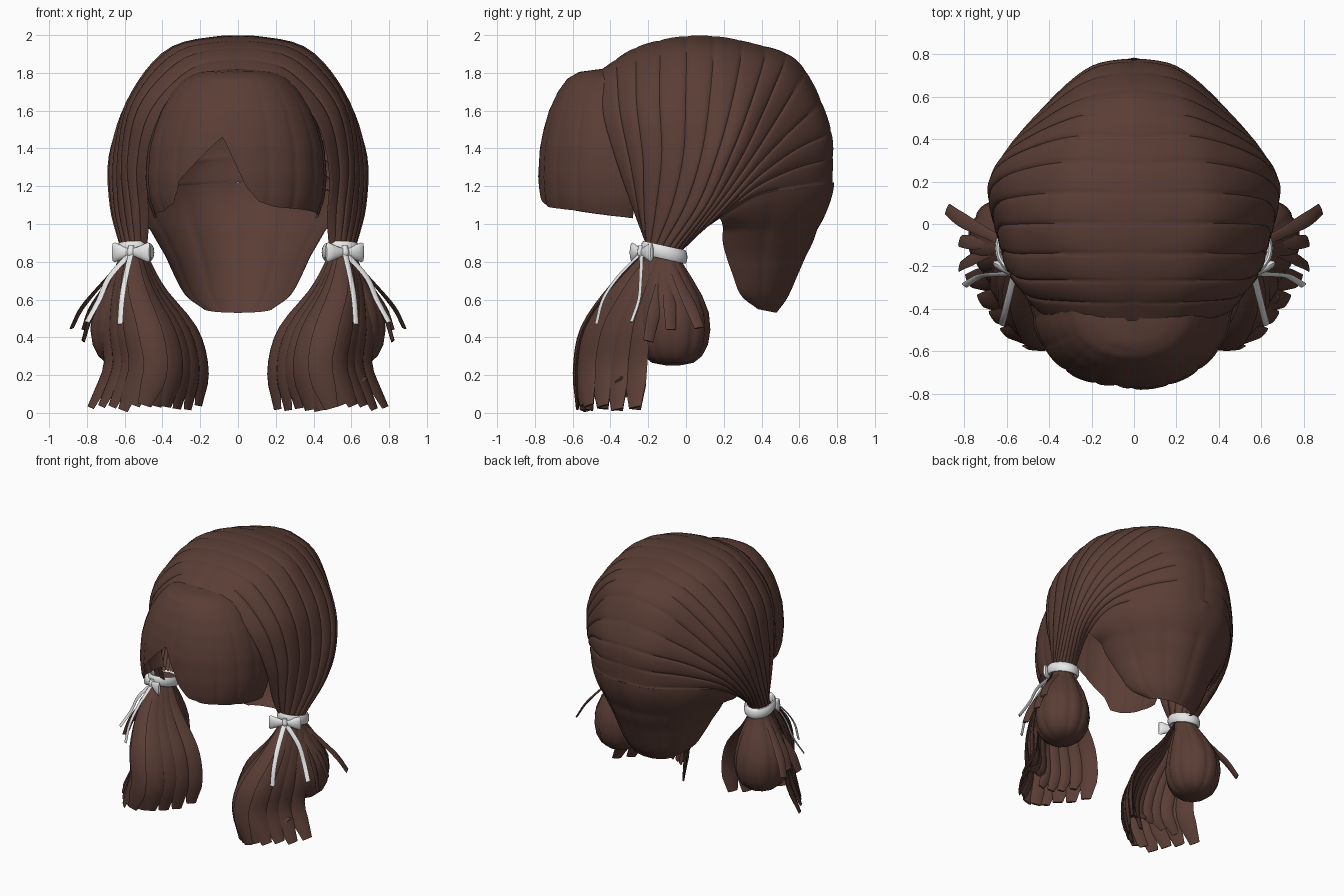
import bpy, bmesh, math, random
from mathutils import Vector as V

if "Cube" in bpy.data.objects:
    bpy.data.objects.remove(bpy.data.objects["Cube"])

random.seed(4)


def material(name, rgb):
    m = bpy.data.materials.new(name)
    m.diffuse_color = (*rgb, 1)
    m.use_nodes = True
    m.node_tree.nodes["Principled BSDF"].inputs["Base Color"].default_value = m.diffuse_color
    return m


BROWN = material("brown_hair", (0.102, 0.047, 0.036))
WHITE = material("white_ribbon", (0.8, 0.8, 0.8))


def spline(pts, t):
    """Catmull-Rom point at t in 0..1"""
    n = len(pts) - 1
    i = min(int(t * n), n - 1)
    f = t * n - i
    b, c = pts[i], pts[i + 1]
    a = pts[i - 1] if i else b * 2 - c
    d = pts[i + 2] if i + 2 <= n else c * 2 - b
    return 0.5 * (2 * b + (c - a) * f + (2 * a - 5 * b + 4 * c - d) * f * f
                  + (3 * b - a - 3 * c + d) * f ** 3)


def table(keys, x):
    """Linear interpolation in (x, value) pairs"""
    for (x0, y0), (x1, y1) in zip(keys, keys[1:]):
        if x <= x1:
            return y0 + (y1 - y0) * max(0, (x - x0) / (x1 - x0))
    return keys[-1][1]


def add_grid(bm, rows, wrap=False, cap=False):
    vs = [[bm.verts.new(p) for p in r] for r in rows]
    n = len(rows[0])
    for r0, r1 in zip(vs, vs[1:]):
        for j in range(n if wrap else n - 1):
            k = (j + 1) % n
            bm.faces.new((r0[j], r0[k], r1[k], r1[j]))
    if cap:
        bm.faces.new(vs[0])
        bm.faces.new(vs[-1])


def finish(name, bm, mat, side=1, sheet=False):
    for v in bm.verts:
        v.co.x *= side
    bmesh.ops.recalc_face_normals(bm, faces=bm.faces)
    if sheet:  # open sheets face away from the head centre
        mid = V((0, 0, 1.25))
        if sum(f.normal.dot(f.calc_center_median() - mid) * f.calc_area() for f in bm.faces) < 0:
            bmesh.ops.reverse_faces(bm, faces=bm.faces)
    me = bpy.data.meshes.new(name)
    bm.to_mesh(me)
    bm.free()
    me.materials.append(mat)
    ob = bpy.data.objects.new(name, me)
    bpy.context.collection.objects.link(ob)
    bpy.context.view_layer.objects.active = ob
    ob.select_set(True)
    bpy.ops.object.shade_smooth_by_angle(angle=math.radians(50))
    ob.select_set(False)


def blade(bm, path, width, thick, across, taper, steps=14, sides=8):
    """Flat lens-shaped strand along a path; taper is a (t, scale) table"""
    rows = []
    for i in range(steps + 1):
        t = i / steps
        p = spline(path, t)
        tan = (spline(path, min(1, t + .02)) - spline(path, max(0, t - .02))).normalized()
        a = (across - tan * across.dot(tan)).normalized()
        b = tan.cross(a)
        w = width * table(taper, t)
        h = thick * max(.3, table(taper, t))
        rows.append([p + a * w * math.cos(q) + b * h * math.sin(q)
                     for q in (2 * math.pi * k / sides for k in range(sides))])
    add_grid(bm, rows, True, True)


# Guide strands of the side hair, from the centre parting to the tie
GUIDES = [[V(p) for p in g] for g in (
    [(0, -.47, 1.81), (.22, -.47, 1.76), (.42, -.44, 1.55), (.49, -.36, 1.28), (.48, -.27, 1.03), (.49, -.20, .86)],
    [(0, -.25, 1.95), (.30, -.25, 1.89), (.53, -.25, 1.65), (.60, -.22, 1.35), (.58, -.22, 1.08), (.55, -.21, .86)],
    [(0, .05, 2.01), (.36, .05, 1.935), (.58, .04, 1.67), (.65, .02, 1.38), (.65, -.05, 1.10), (.60, -.16, .86)],
    [(0, .35, 1.97), (.31, .36, 1.89), (.56, .30, 1.65), (.68, .21, 1.38), (.68, .09, 1.10), (.62, -.08, .86)],
    [(0, .61, 1.86), (.26, .57, 1.78), (.47, .46, 1.57), (.61, .34, 1.36), (.66, .17, 1.11), (.59, -.03, .86)],
    [(0, .77, 1.52), (.21, .73, 1.49), (.41, .57, 1.40), (.57, .38, 1.25), (.62, .20, 1.07), (.54, -.02, .86)],
    [(0, .785, 1.22), (.21, .735, 1.21), (.40, .57, 1.19), (.53, .38, 1.15), (.56, .18, 1.03), (.49, -.06, .86)])]

for s, tag in ((1, "right"), (-1, "left")):
    # Side hair, grooved into clumps
    bm = bmesh.new()
    rows = []
    CL, NV = 13, 26
    NU = CL * 12
    for i in range(NU + 1):
        u = i / NU
        row = []
        for j in range(NV + 1):
            v = j / NV
            p = spline([spline([g[k] for g in GUIDES], u) for k in range(6)], v)
            ridge = (abs(math.sin(math.pi * CL * u)) ** .4 - 1) if i < NU else 0
            p += (p - V((0, .1, 1.3))).normalized() * .012 * ridge * min(1, v * 3 + .2)
            if j == 0:
                p += (V((0, .1, 1.3)) - p).normalized() * .012
            row.append(p)
        rows.append(row)
    add_grid(bm, rows)
    finish("side_hair_" + tag, bm, BROWN, s, True)

    # Rounded rear lobe of the pigtail
    bm = bmesh.new()
    rows = []
    for z, r in ((.86, .075), (.79, .085), (.71, .125), (.62, .165), (.53, .192), (.44, .2),
                 (.36, .187), (.30, .155), (.265, .11), (.25, .03)):
        f = min(1, (.86 - z) / .3)
        row = []
        for k in range(66):
            q = 2 * math.pi * k / 66
            rr = r * (1 - .05 * (1 - abs(math.sin(5.5 * q)) ** .5))
            row.append(V((.55 + .045 * f + rr * .95 * math.cos(q), -.11 + .04 * f + rr * math.sin(q), z)))
        rows.append(row)
    add_grid(bm, rows, True, True)
    finish("pigtail_lobe_" + tag, bm, BROWN, s)

    # Front strands of the pigtail, fanned in a forward arc; shorter layer inside
    bm = bmesh.new()
    taper = [(0, .35), (.25, .75), (.55, 1), (.85, .95), (1, .55)]
    for layer, count in ((1, 11), (.55, 7)):
        for i in range(count):
            u = i / (count - 1)
            if layer < 1:
                u = .12 + .7 * u
            b = math.sin(math.pi * u) * layer
            out = (i % 2) * .015
            tip = random.uniform(.01, .045) if layer == 1 else random.uniform(.06, .2)
            path = [V((x0 + (x1 - x0) * u, y - (d + out) * b, z)) for x0, x1, y, d, z in (
                (.50, .61, -.14, .07, .85), (.41, .66, -.19, .20, .66), (.25, .69, -.24, .29, .45),
                (.19, .68, -.26, .31, .24), (.21, .78, -.27, .29, tip))]
            ac = V((.6, -.3 * math.pi * math.cos(math.pi * u) * layer, 0))
            blade(bm, path, .066 if layer == 1 else .045, .014, ac, taper)
    # Loose outward curls
    for tip in ((.88, .07, .45), (.82, -.08, .44), (.82, -.2, .38)):
        t = V(tip)
        base = V((.58, -.1, .84))
        path = [base, base.lerp(t, .4) + V((.02, 0, .0)), base.lerp(t, .75) + V((.02, 0, .01)), t]
        blade(bm, path, .035, .008, V((-.3, 1, 0)), [(0, .5), (.6, 1), (1, .8)])
    finish("pigtail_strands_" + tag, bm, BROWN, s)

    # Ribbon band, tilted down to the back
    bm = bmesh.new()
    rows = []
    for k in range(32):
        q = 2 * math.pi * k / 32
        row = []
        for m in range(10):
            w = 2 * math.pi * m / 10
            r = .092 + .015 * math.cos(w)
            y = r * 1.15 * math.sin(q)
            row.append(V((.55 + r * math.cos(q), -.115 + y, .85 - .22 * y + .038 * math.sin(w))))
        rows.append(row)
    add_grid(bm, rows + rows[:1], True)
    bmesh.ops.remove_doubles(bm, verts=bm.verts, dist=1e-5)
    finish("ribbon_band_" + tag, bm, WHITE, s)

    # Bow: two flared loops, a knot and two tails
    bm = bmesh.new()
    c = V((.565, -.235, .85))
    ax = V((.87, .48, 0))
    nrm = V((.48, -.87, 0))
    for e in (1, -1):
        rows = []
        for t, h, d in ((0, .02, .012), (.03, .026, .018), (.07, .042, .022), (.1, .052, .018), (.113, .046, .008)):
            rows.append([c + ax * e * t + V((0, 0, h * math.cos(q))) + nrm * d * math.sin(q)
                         for q in (2 * math.pi * k / 12 for k in range(12))])
        add_grid(bm, rows, True, True)
    blade(bm, [c + V((0, 0, -.035)), c, c + V((0, 0, .035))], .024, .028, ax,
          [(0, .6), (.5, 1), (1, .6)], 6)
    flat = [(0, 1), (1, 1)]
    blade(bm, [c, V((.595, -.36, .72)), V((.615, -.44, .6)), V((.625, -.475, .47))], .016, .005, ax, flat)
    blade(bm, [c, V((.68, -.24, .72)), V((.735, -.25, .6)), V((.80, -.29, .48))], .016, .005, ax, flat)
    finish("ribbon_bow_" + tag, bm, WHITE, s)

# Nape hair: hangs from the rear edge of the side hair and tapers to the bottom
LEVELS = [V(p) for p in ((.70, .47, .195), (.675, .43, .195), (.635, .385, .215), (.595, .345, .245),
                         (.54, .28, .29), (.48, .18, .38))]
ZS = [V((z, 0, 0)) for z in (.97, .9, .82, .73, .61, .53)]
bm = bmesh.new()
body = []
for i in range(19):
    back, w, edge = spline(LEVELS, i / 18)
    z = spline(ZS, i / 18).x
    row = []
    for j in range(61):
        a = math.radians(-90 + 3 * j)
        g = 1 - .02 * (1 - abs(math.sin(math.pi * j / 10)) ** .5)
        row.append(V((w * g * math.sin(a), edge + (back - edge) * g * max(0, math.cos(a)) ** 1.1,
                      z + .02 * (1 - math.cos(a)) * (i / 18) ** 2)))
    body.append(row)
top = []
for j in range(61):
    p = spline(GUIDES[-1], abs(j / 30 - 1) * .8)
    top.append(V((math.copysign(p.x, j - 30), p.y, p.z)))
rows = [top]
for k in range(1, 8):
    f = k / 8
    swell = 1 + .1 * f * (1 - f)
    rows.append([V((p.x * swell, p.y * swell, p.z)) for p in (a.lerp(b, f) for a, b in zip(top, body[0]))])
add_grid(bm, rows + body)
finish("nape_hair", bm, BROWN, 1, True)

# Parted bangs: a dome front with a hem that rises at the parting
HEM = [(-100, 1.03), (-57, 1.07), (-44, 1.11), (-38, 1.22), (-23, 1.34), (-8, 1.46), (-5, 1.42),
       (5, 1.20), (13, 1.12), (25, 1.09), (60, 1.07), (100, 1.03)]
DOME = [(1.0, .88), (1.07, .93), (1.13, .975), (1.25, 1.0), (1.4, .975), (1.5, .92), (1.6, .84),
        (1.7, .71), (1.77, .57), (1.805, .40), (1.82, .1)]
bm = bmesh.new()
rows = []
for j in range(101):
    ph = -100 + 2 * j
    a = math.radians(ph)
    hem = table(HEM, ph)
    sx = math.copysign(abs(math.sin(a)) ** .92, a)
    cy = math.copysign(abs(math.cos(a)) ** .92, math.cos(a))
    row = []
    for i in range(29):
        t = i / 28
        z = 1.82 + (hem - 1.82) * t ** 1.5
        r = table(DOME, z) * (1 - .02 * t * (1 - abs(math.sin(math.pi * j / 10)) ** .4))
        row.append(V((-.01 + .48 * r * sx, -.35 - .07 * (1 - r) - .435 * r * cy, z)))
    rows.append(row)
add_grid(bm, rows)
finish("bangs", bm, BROWN, 1, True)
